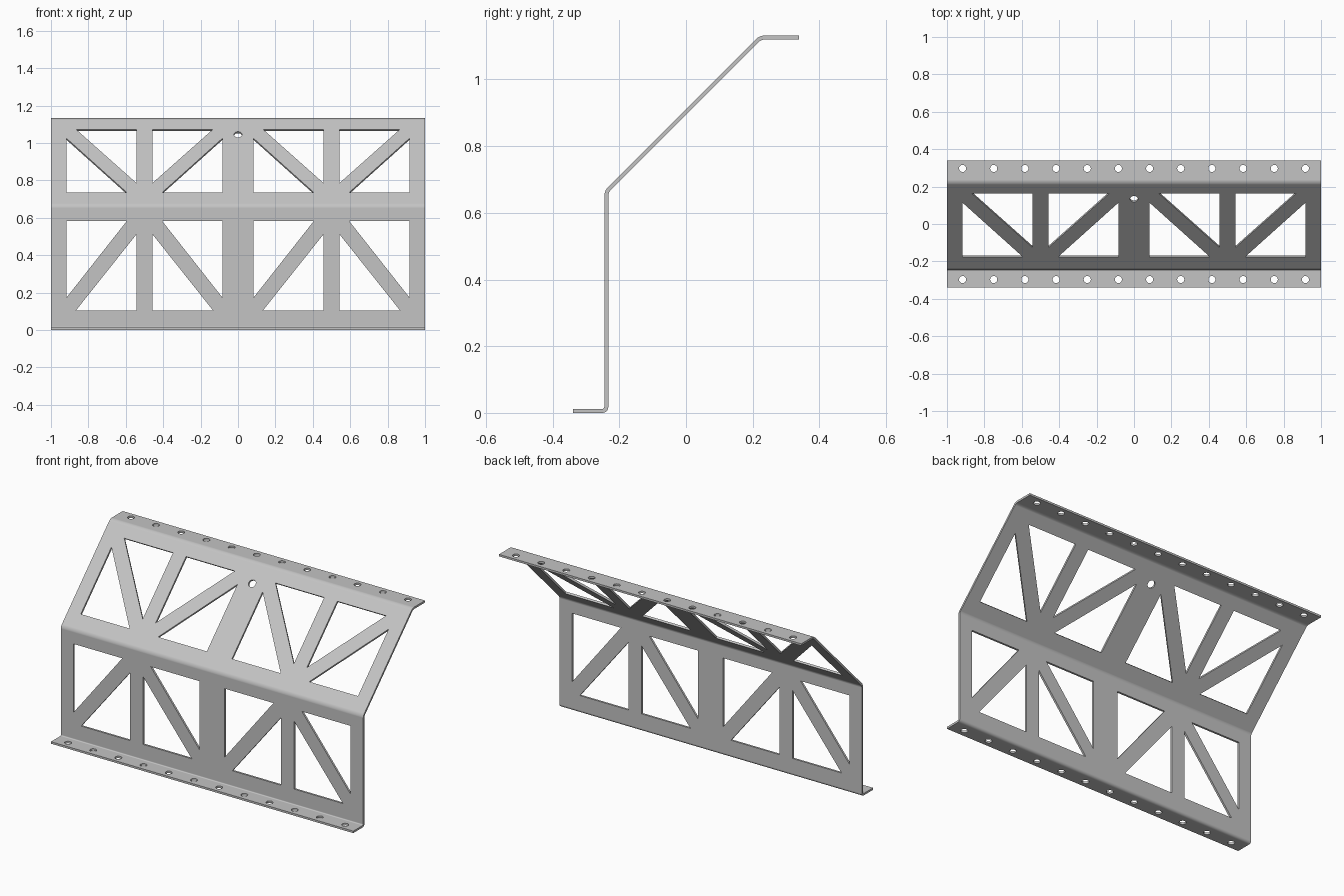
import bpy, bmesh, math
from mathutils import Vector

cube = bpy.data.objects.get("Cube")
if cube:
    bpy.data.objects.remove(cube, do_unlink=True)

T = 0.012                                   # sheet thickness
X = Vector((1, 0, 0))
Y = Vector((0, 1, 0))
UP = Vector((0, 0, 1))
SLOPE = Vector((0, 1, 1)).normalized()

# Middle line of the bent sheet, from front foot to rear lip
FOOT, HEEL = Vector((0, -0.339, 0.006)), Vector((0, -0.239, 0.006))
BEND = Vector((0, -0.239, 0.6635))
CREST, LIP = Vector((0, 0.2235, 1.126)), Vector((0, 0.339, 1.126))

steel = bpy.data.materials.new("light grey steel")
steel.use_nodes = True
steel.diffuse_color = (0.55, 0.55, 0.55, 1)
steel.node_tree.nodes["Principled BSDF"].inputs["Base Color"].default_value = steel.diffuse_color


def make_object(name, bm):
    bmesh.ops.recalc_face_normals(bm, faces=bm.faces)
    mesh = bpy.data.meshes.new(name)
    bm.to_mesh(mesh)
    bm.free()
    obj = bpy.data.objects.new(name, mesh)
    bpy.context.collection.objects.link(obj)
    return obj


def prism(bm, outline, origin, u, v):
    """Punch through the sheet: a 2D outline in the plane u, v."""
    n = u.cross(v).normalized() * 0.03
    base = [origin + u * a + v * b - n for a, b in outline]
    face = bm.faces.new([bm.verts.new(p) for p in base])
    grown = bmesh.ops.extrude_face_region(bm, geom=[face], use_keep_orig=True)
    verts = [e for e in grown["geom"] if isinstance(e, bmesh.types.BMVert)]
    bmesh.ops.translate(bm, verts=verts, vec=n * 2)


def circle(radius, count=24):
    return [(radius * math.cos(math.tau * i / count),
             radius * math.sin(math.tau * i / count)) for i in range(count)]


# Bent sheet with rounded folds
bm = bmesh.new()
rows = [[bm.verts.new(p + X * side) for side in (-1, 1)]
        for p in (FOOT, HEEL, BEND, CREST, LIP)]
for a, b in zip(rows, rows[1:]):
    bm.faces.new((a[0], a[1], b[1], b[0]))
folds = [e for e in bm.edges if len(e.link_faces) == 2]
bmesh.ops.bevel(bm, geom=folds, offset=0.012, offset_type='OFFSET',
                segments=5, profile=0.5, affect='EDGES')
panel = make_object("truss_bracket", bm)
panel.data.materials.append(steel)

# Truss windows, mirrored about each post and each fold panel
bm = bmesh.new()
outer = [(0.417, 0), (0.417, 0.41), (0.094, 0)]
inner = [(0.043, 0.478), (0.366, 0.478), (0.043, 0.072)]
wall_top = Vector((0, -0.239, 0.583))
slope_base = BEND + SLOPE * 0.095
for origin, v in ((wall_top, -UP), (slope_base, SLOPE)):
    for centre in (-0.5, 0.5):
        for side in (-1, 1):
            for shape in (outer, inner):
                prism(bm, [(side * a, b) for a, b in shape], origin + X * centre, X, v)

# Bolt holes in both flanges and the single hole in the slope
for i in range(12):
    x = (i - 5.5) / 6
    for y, z in ((-0.297, FOOT.z), (0.297, LIP.z)):
        prism(bm, circle(0.019), Vector((x, y, z)), X, Y)
prism(bm, circle(0.022), BEND + SLOPE * 0.533, X, SLOPE)
punch = make_object("punch_cutter", bm)
punch.hide_render = True

# Thicken, punch, then keep the finished mesh
solid = panel.modifiers.new("thickness", 'SOLIDIFY')
solid.thickness = T
solid.offset = 0
solid.use_even_offset = True
cut = panel.modifiers.new("punch", 'BOOLEAN')
cut.operation = 'DIFFERENCE'
cut.solver = 'EXACT'
cut.object = punch
graph = bpy.context.evaluated_depsgraph_get()
finished = bpy.data.meshes.new_from_object(panel.evaluated_get(graph))
panel.modifiers.clear()
panel.data = finished
bpy.data.objects.remove(punch, do_unlink=True)

# Smooth folds and hole walls, flat panels
bpy.ops.object.select_all(action='DESELECT')
panel.select_set(True)
bpy.context.view_layer.objects.active = panel
bpy.ops.object.shade_smooth_by_angle(angle=math.radians(30))
weighted = panel.modifiers.new("flat_panels", 'WEIGHTED_NORMAL')
weighted.keep_sharp = True
